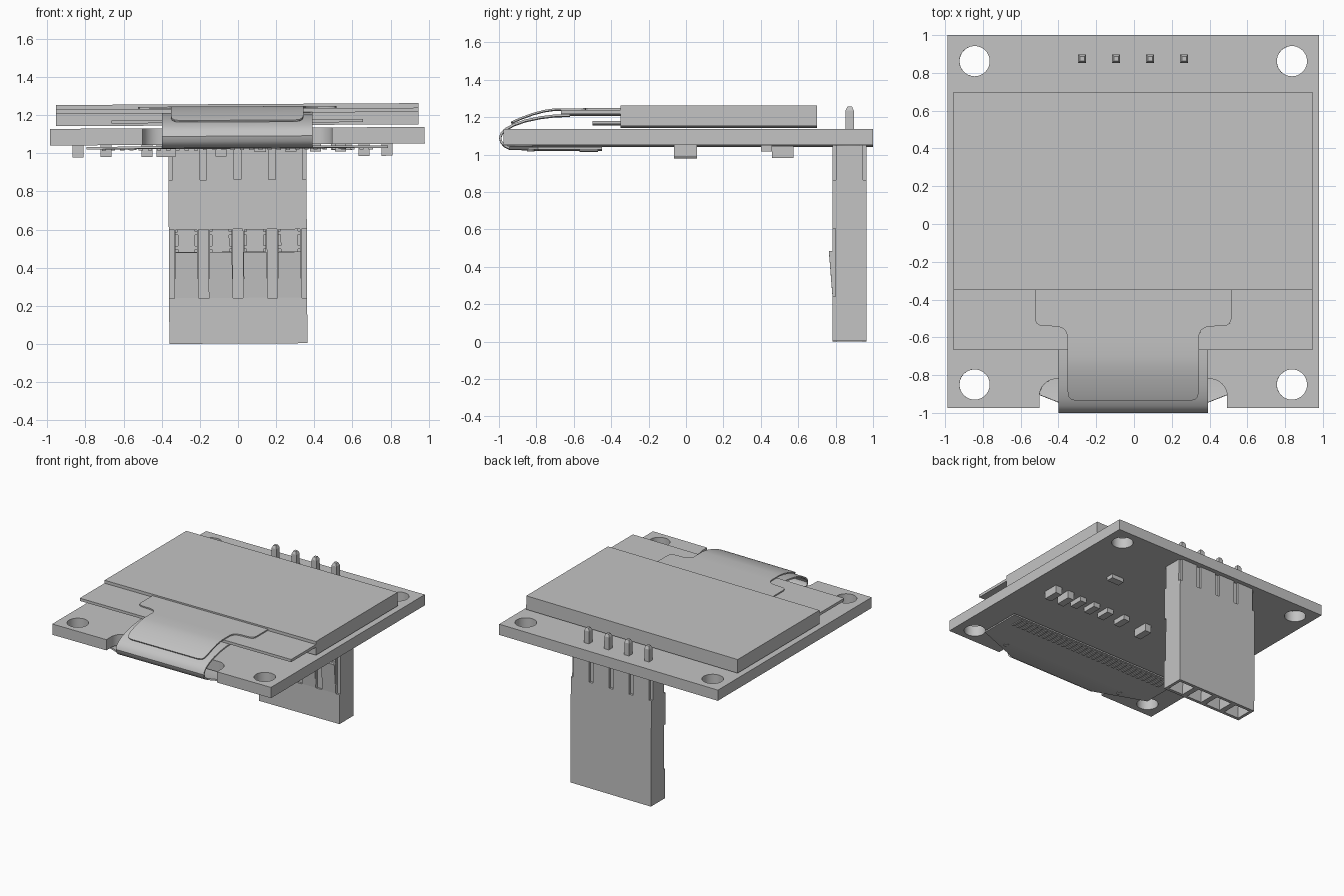
import bpy, bmesh, math
from mathutils import Matrix, Vector

if "Cube" in bpy.data.objects:
    bpy.data.objects.remove(bpy.data.objects["Cube"])

grey = bpy.data.materials.new("plain_grey")
grey.diffuse_color = (0.55, 0.55, 0.55, 1)
grey.use_nodes = True
grey.node_tree.nodes["Principled BSDF"].inputs["Base Color"].default_value = grey.diffuse_color
TILT = math.radians(-0.3)      # the whole module leans very slightly


def finish(name, bm):
    bmesh.ops.recalc_face_normals(bm, faces=bm.faces)
    me = bpy.data.meshes.new(name)
    bm.to_mesh(me)
    bm.free()
    me.materials.append(grey)
    ob = bpy.data.objects.new(name, me)
    bpy.context.collection.objects.link(ob)
    ob.rotation_euler.y = TILT
    ob.location = (0.002, 0, 0.0019)
    return ob


def add_box(bm, x, y, z):
    """Box from (min, max) pairs; returns its vertices."""
    c = Vector(((x[0] + x[1]) / 2, (y[0] + y[1]) / 2, (z[0] + z[1]) / 2))
    s = Matrix.Diagonal((x[1] - x[0], y[1] - y[0], z[1] - z[0], 1))
    return bmesh.ops.create_cube(bm, size=1, matrix=Matrix.Translation(c) @ s)["verts"]


def boxes(name, items):
    bm = bmesh.new()
    for x, y, z in items:
        add_box(bm, x, y, z)
    return finish(name, bm)


def prism(bm, pts, offset):
    f = bm.faces.new([bm.verts.new(p) for p in pts])
    ext = bmesh.ops.extrude_face_region(bm, geom=[f])["geom"]
    bmesh.ops.translate(bm, vec=offset, verts=[v for v in ext if isinstance(v, bmesh.types.BMVert)])


def apply_mod(ob, mod):
    bpy.ops.object.select_all(action='DESELECT')
    ob.select_set(True)
    bpy.context.view_layer.objects.active = ob
    bpy.ops.object.modifier_apply(modifier=mod.name)


def cut(ob, cutter):
    m = ob.modifiers.new("cut", 'BOOLEAN')
    m.operation, m.solver, m.object = 'DIFFERENCE', 'EXACT', cutter
    m.use_self = True
    cutter.hide_render = True
    apply_mod(ob, m)
    bpy.data.objects.remove(cutter)


def smooth(ob, angle=30):
    bpy.ops.object.select_all(action='DESELECT')
    ob.select_set(True)
    bpy.context.view_layer.objects.active = ob
    bpy.ops.object.shade_smooth_by_angle(angle=math.radians(angle))


def ribbon(name, rows, thick):
    """Flexible sheet lofted through (y, z, half width) rows."""
    bm = bmesh.new()
    pairs = [(bm.verts.new((-w, y, z)), bm.verts.new((w, y, z))) for y, z, w in rows]
    for a, b in zip(pairs, pairs[1:]):
        bm.faces.new((a[0], a[1], b[1], b[0]))
    ob = finish(name, bm)
    m = ob.modifiers.new("thickness", 'SOLIDIFY')
    m.thickness, m.offset = thick, 0
    apply_mod(ob, m)
    smooth(ob)


# Circuit board with rounded notch at the front edge
half = [(0.983, 1.0), (0.983, -0.975), (0.497, -0.975)]
half += [(0.405 + 0.092 * math.cos(a), -0.912 + 0.092 * math.sin(a))
         for a in [math.radians(11.25 * i) for i in range(9)]]
outline = half + [(-x, y) for x, y in reversed(half)]
bm = bmesh.new()
prism(bm, [(x, y, 1.044) for x, y in outline], (0, 0, 0.087))
board = finish("circuit_board", bm)

# Four mounting holes
bm = bmesh.new()
for x in (-0.84, 0.84):
    for y in (-0.85, 0.862):
        bmesh.ops.create_cone(bm, cap_ends=True, segments=40, radius1=0.08, radius2=0.08,
                              depth=0.4, matrix=Matrix.Translation((x, y, 1.09)))
cut(board, finish("hole_cutter", bm))
smooth(board)

# Display stack
W = 0.95
boxes("foam_pad", [((-W, W), (-0.35, 0.7), (1.145, 1.21))])
boxes("rear_glass", [((-W, W), (-0.668, 0.7), (1.21, 1.232))])
boxes("front_glass", [((-W, W), (-0.35, 0.7), (1.232, 1.256))])
boxes("tape_tab", [((-0.66, 0.66), (-0.5, -0.3), (1.158, 1.174))])

# Flat cable: strip folding round the notch and widening into the tail below
ribbon("flat_cable", [
    (-0.62, 1.207, 0.395), (-0.70, 1.205, 0.395), (-0.78, 1.195, 0.395), (-0.86, 1.178, 0.395),
    (-0.92, 1.157, 0.395), (-0.96, 1.135, 0.395), (-0.985, 1.112, 0.395), (-0.994, 1.088, 0.395),
    (-0.987, 1.064, 0.395), (-0.97, 1.045, 0.395), (-0.945, 1.032, 0.395),
    (-0.79, 1.028, 0.79), (-0.45, 1.028, 0.79)], 0.012)

# Cover film: wide on the glass, necking in over the bend
ribbon("cable_cover", [
    (-0.35, 1.239, 0.52), (-0.505, 1.239, 0.52), (-0.525, 1.239, 0.512), (-0.536, 1.239, 0.497),
    (-0.54, 1.239, 0.47), (-0.542, 1.239, 0.41), (-0.548, 1.239, 0.38), (-0.562, 1.239, 0.36),
    (-0.59, 1.239, 0.348), (-0.70, 1.239, 0.348), (-0.76, 1.23, 0.348), (-0.82, 1.214, 0.348),
    (-0.88, 1.192, 0.348), (-0.912, 1.178, 0.342), (-0.928, 1.17, 0.328), (-0.934, 1.167, 0.30)], 0.01)

# Contact fingers and alignment marks on the tail
boxes("contact_fingers", [((x - 0.011, x + 0.011), (-0.57, -0.47), (1.015, 1.023))
                          for x in [-0.7 + 1.4 * i / 29 for i in range(30)]])
bm = bmesh.new()
for x in (-0.55, 0.55):
    bmesh.ops.create_cone(bm, cap_ends=True, segments=20, radius1=0.02, radius2=0.02,
                          depth=0.006, matrix=Matrix.Translation((x, -0.83, 1.021)))
finish("alignment_marks", bm)

# Small parts soldered below the board
parts = [((x - 0.029, x + 0.029), (-0.065, 0.06), (0.981, 1.046))
         for x in (-0.835, -0.69, -0.475, -0.085, 0.665, 0.785)]
parts += [((x - 0.029, x + 0.029), (-0.06, 0.055), (1.005, 1.046)) for x in (0.12, 0.28, 0.41, 0.54)]
parts += [((-0.425, -0.325), (0.46, 0.575), (0.981, 1.046)),
          ((0.49, 0.60), (0.40, 0.46), (1.012, 1.046))]
boxes("board_components", parts)

# Header housing with grooves, windows and sockets
CELLS = (-0.27, -0.09, 0.09, 0.27)
WALLS = (-0.36, -0.18, 0.0, 0.18, 0.36)
Y0, Y1 = 0.783, 0.965
housing = boxes("header_housing", [((-0.362, 0.362), (Y0, Y1), (0, 1.044))])
cuts = []
for x in WALLS:
    top = (x - 0.018, x + 0.018)
    cuts += [(top, (Y0 - 0.1, Y0 + 0.018), (0.86, 1.2)),
             (top, (Y1 - 0.018, Y1 + 0.1), (0.86, 1.2)),
             ((x - 0.026, x + 0.026), (Y0 - 0.1, Y0 + 0.016), (0.238, 0.6))]
cut(housing, boxes("groove_cutter", cuts))
cuts = [((x - 0.068, x + 0.068), (Y0 + 0.025, Y1 - 0.025), (-0.1, 0.8)) for x in CELLS]
cut(housing, boxes("socket_cutter", cuts))
cuts = [((x - 0.056, x + 0.056), (Y0 - 0.1, Y0 + 0.06), (0.482, 0.598)) for x in CELLS]
cut(housing, boxes("window_cutter", cuts))

# Latch tongues bulging from the housing front
bm = bmesh.new()
for x in CELLS:
    prism(bm, [(x - 0.06, Y0 + 0.01, 0.24), (x - 0.06, Y0, 0.24),
               (x - 0.06, 0.764, 0.48), (x - 0.06, Y0 + 0.01, 0.48)], (0.12, 0, 0))
finish("latch_tongues", bm)

# Metal contacts behind the windows
boxes("socket_contacts", [((x - 0.045, x + 0.045), (0.80, 0.90), (0.3, 0.79)) for x in CELLS])
boxes("contact_bars", [((x - 0.056, x + 0.056), (0.795, 0.805), (z, z + 0.018))
                       for x in CELLS for z in (0.495, 0.57)])

# Header pins with tapered tips
bm = bmesh.new()
for x in CELLS:
    add_box(bm, (x - 0.021, x + 0.021), (0.853, 0.897), (1.0, 1.232))
    prism(bm, [(x + i * 0.021, 0.875 + j * 0.022, 1.232)
               for i, j in ((-1, -1), (1, -1), (1, 1), (-1, 1))], (0, 0, 0.022))
    for v in bm.verts:
        if v.co.z > 1.25 and abs(v.co.x - x) < 0.03:
            v.co.x = x + (v.co.x - x) * 0.55
            v.co.y = 0.875 + (v.co.y - 0.875) * 0.55
finish("header_pins", bm)
